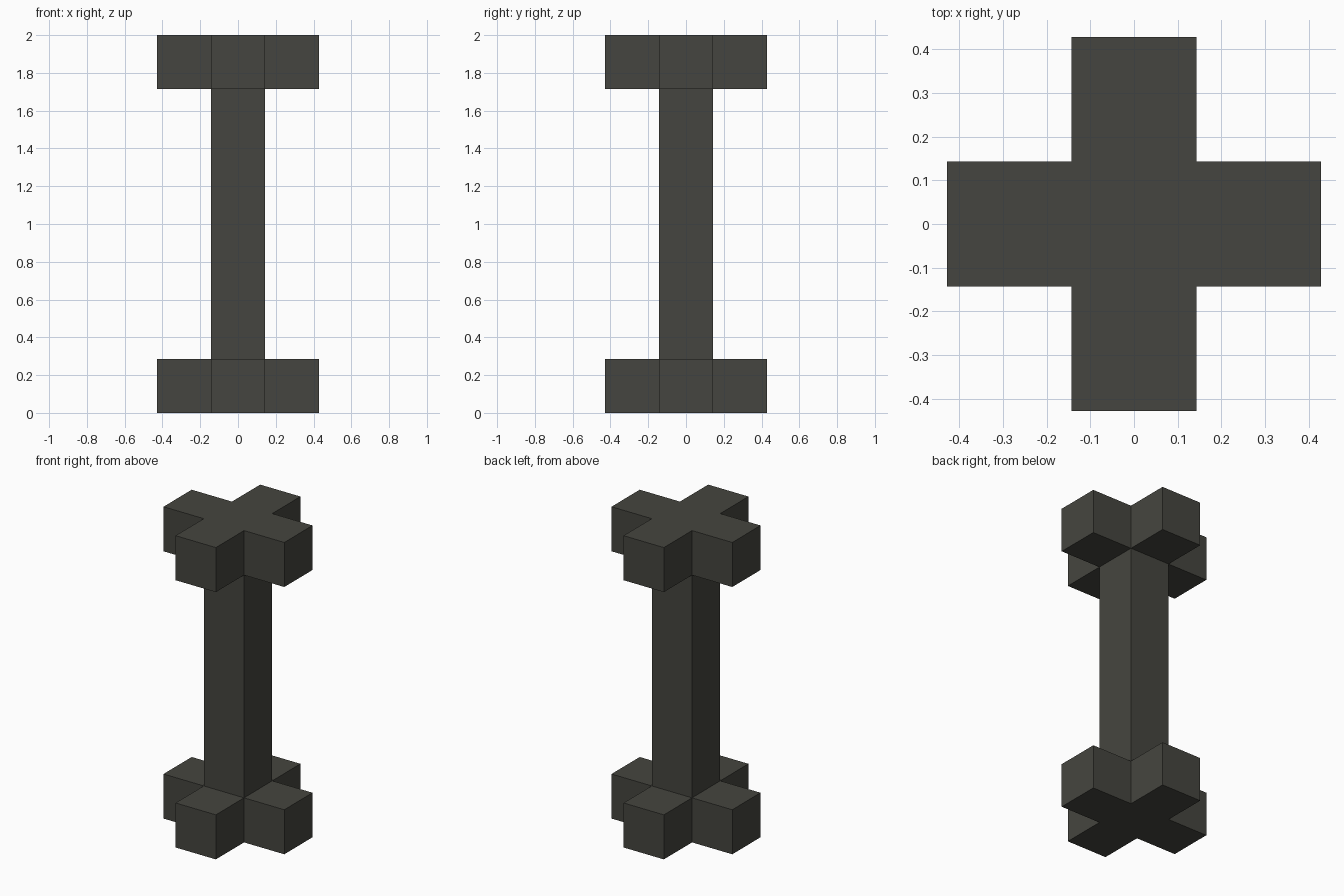
import bpy, bmesh
from mathutils import Matrix, Vector

if "Cube" in bpy.data.objects:
    bpy.data.objects.remove(bpy.data.objects["Cube"])

U = 2 / 7  # one block: the model is 7 blocks tall and 3 wide

mat = bpy.data.materials.new("dark olive grey")
mat.diffuse_color = (0.06, 0.06, 0.05, 1)
mat.use_nodes = True
mat.node_tree.nodes["Principled BSDF"].inputs["Base Color"].default_value = mat.diffuse_color

bm = bmesh.new()

# Square shaft over the full height
bmesh.ops.create_cube(bm, size=1, matrix=Matrix.Translation((0, 0, 1)) @ Matrix.Diagonal((U, U, 2, 1)))

# Cut off one block at the foot and one at the head
for z in (U, 2 - U):
    bmesh.ops.bisect_plane(bm, geom=bm.verts[:] + bm.edges[:] + bm.faces[:],
                           plane_co=(0, 0, z), plane_no=(0, 0, 1))
bm.normal_update()

# Pull the side faces of both end blocks outward into crosses
ends = [f for f in bm.faces if abs(f.normal.z) < 0.5
        and abs(f.calc_center_median().z - 1) > 0.5]
arms = bmesh.ops.extrude_discrete_faces(bm, faces=ends)["faces"]
for f in arms:
    c = f.calc_center_median()
    bmesh.ops.translate(bm, verts=f.verts[:], vec=Vector((c.x, c.y, 0)).normalized() * U)

bmesh.ops.remove_doubles(bm, verts=bm.verts[:], dist=1e-5)
bmesh.ops.recalc_face_normals(bm, faces=bm.faces[:])

mesh = bpy.data.meshes.new("cross_ended_post")
bm.to_mesh(mesh)
bm.free()
mesh.materials.append(mat)
bpy.context.collection.objects.link(bpy.data.objects.new("cross_ended_post", mesh))
